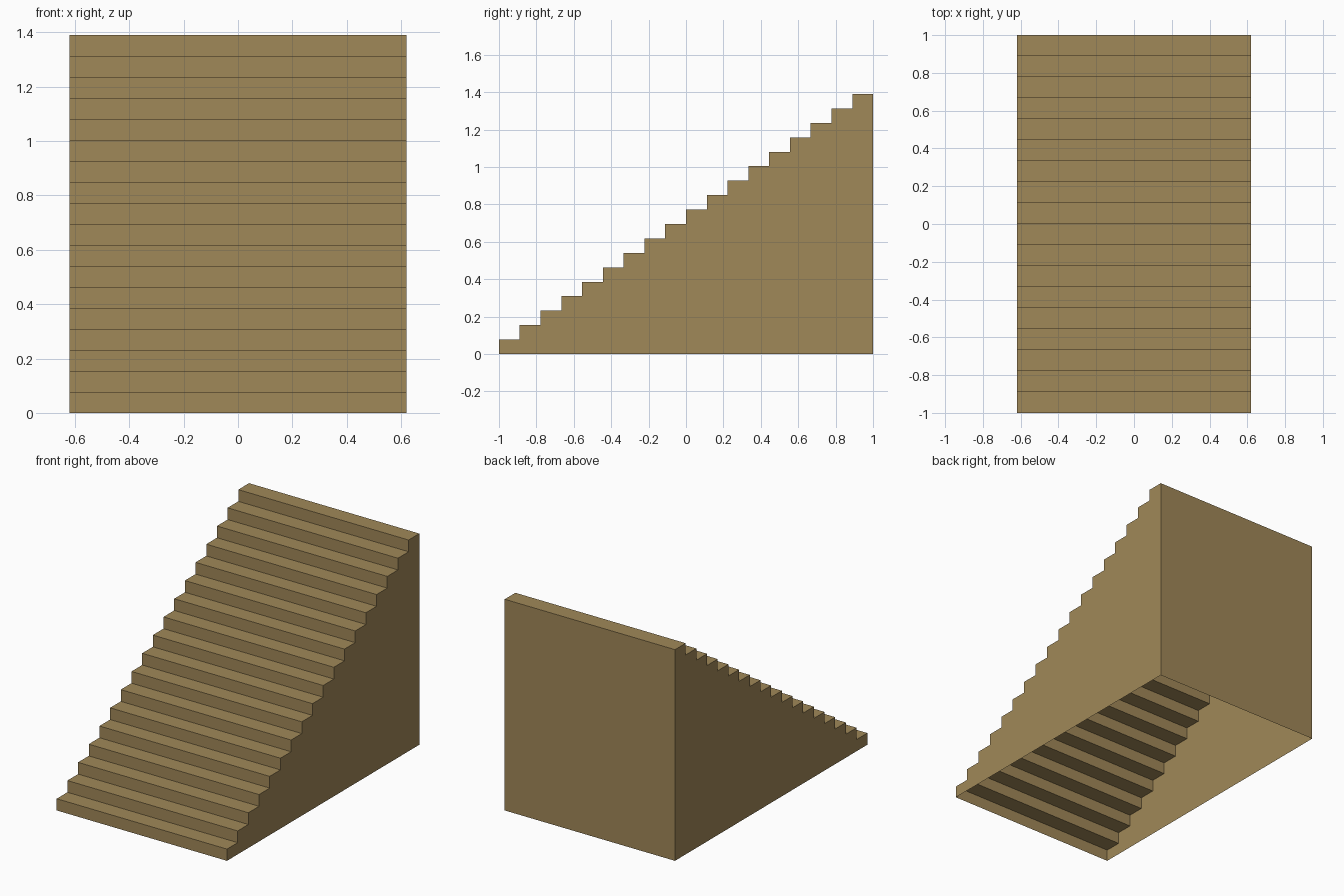
import bpy
import bmesh

cube = bpy.data.objects.get("Cube")
if cube:
    bpy.data.objects.remove(cube, do_unlink=True)

STEPS = 18
HALF_WIDTH = 0.62
LENGTH = 2.0
HEIGHT = 1.39
RUN = LENGTH / STEPS
RISE = HEIGHT / STEPS

# Single wood colour
wood = bpy.data.materials.new("tan_wood")
wood.use_nodes = True
colour = (0.352, 0.246, 0.098, 1)
wood.diffuse_color = colour
wood.node_tree.nodes["Principled BSDF"].inputs["Base Color"].default_value = colour

# Stepped side profile, from the front foot up the steps to the back foot
profile = [(-LENGTH / 2, 0)]
for i in range(STEPS):
    y = -LENGTH / 2 + i * RUN
    z = (i + 1) * RISE
    profile += [(y, z), (y + RUN, z)]
profile.append((LENGTH / 2, 0))

# Thin shell: treads, risers and back between two side walls, open underneath
bm = bmesh.new()
left = [bm.verts.new((HALF_WIDTH, y, z)) for y, z in profile]
right = [bm.verts.new((-HALF_WIDTH, y, z)) for y, z in profile]
for i in range(len(profile) - 1):
    bm.faces.new((left[i], left[i + 1], right[i + 1], right[i]))
bm.faces.new(left[::-1])
bm.faces.new(right)
bm.normal_update()

# Keep every face turned outward
if bm.faces[:][1].normal.z < 0:
    bmesh.ops.reverse_faces(bm, faces=bm.faces[:])

mesh = bpy.data.meshes.new("staircase")
bm.to_mesh(mesh)
bm.free()
mesh.materials.append(wood)
staircase = bpy.data.objects.new("staircase", mesh)
bpy.context.collection.objects.link(staircase)
